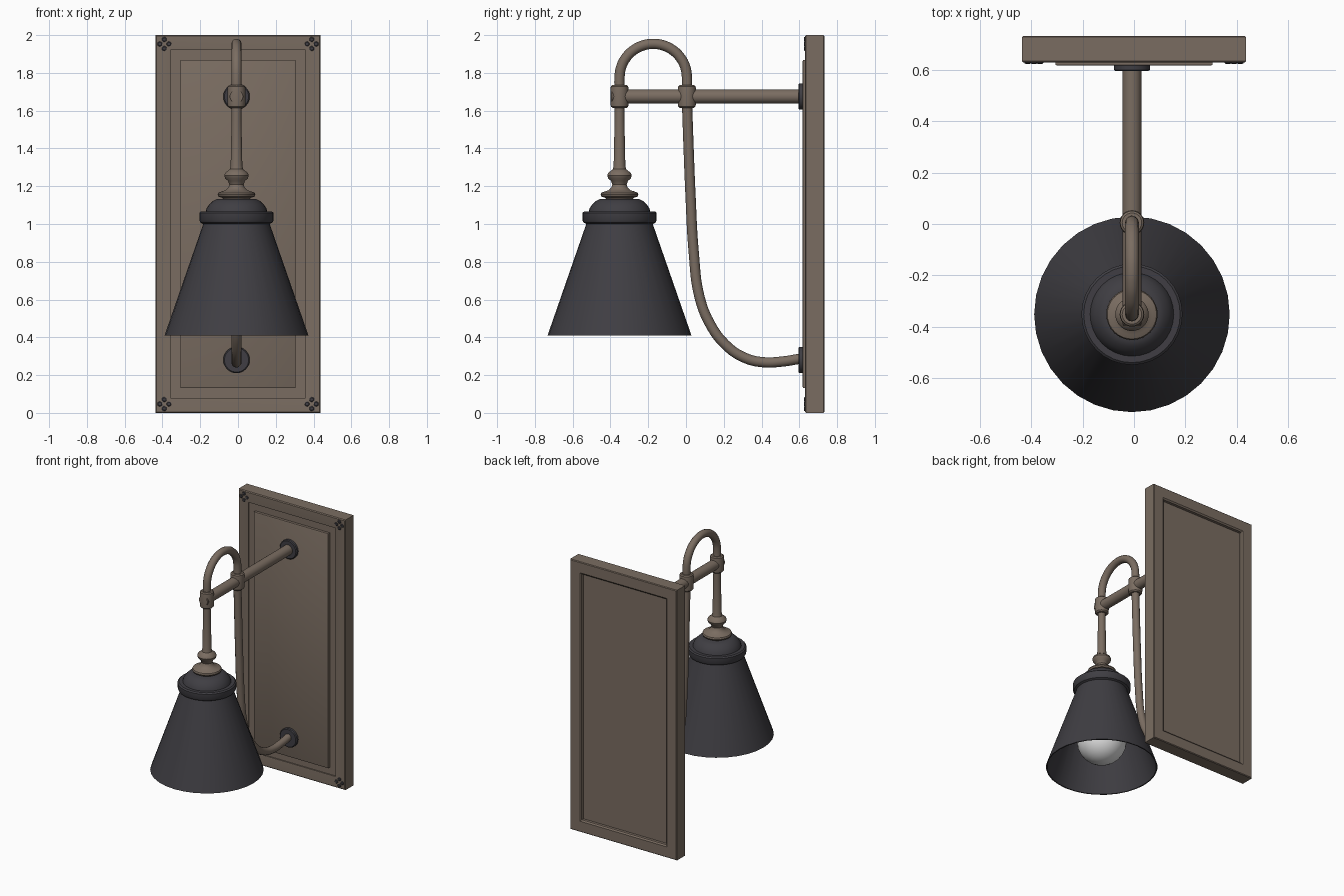
import bpy, bmesh, math
from mathutils import Vector, Matrix

if "Cube" in bpy.data.objects:
    bpy.data.objects.remove(bpy.data.objects["Cube"])

X = -0.008       # centre line of the lamp fittings
LAMP_Y = -0.352  # axis of the shade
HOOK_Y = 0.005   # axis of the rear collar
BAR_Z = 1.675


def material(name, rgb):
    m = bpy.data.materials.new(name)
    m.diffuse_color = (*rgb, 1)
    m.use_nodes = True
    m.node_tree.nodes["Principled BSDF"].inputs["Base Color"].default_value = m.diffuse_color
    return m


bronze = material("bronze", (0.195, 0.152, 0.12))
charcoal = material("charcoal", (0.05, 0.048, 0.056))
glass = material("white glass", (0.75, 0.75, 0.75))


def finish(name, bm, mat):
    bmesh.ops.remove_doubles(bm, verts=bm.verts, dist=1e-5)
    bmesh.ops.recalc_face_normals(bm, faces=bm.faces)
    me = bpy.data.meshes.new(name)
    bm.to_mesh(me)
    bm.free()
    ob = bpy.data.objects.new(name, me)
    bpy.context.collection.objects.link(ob)
    me.materials.append(mat)
    return ob


def lathe(name, profile, origin, mat, sides=32, along_y=False):
    """Revolve (radius, height) points; the axis is z, or y when along_y."""
    bm = bmesh.new()
    pts = [bm.verts.new((r, 0, h)) for r, h in profile]
    edges = [bm.edges.new(p) for p in zip(pts, pts[1:])]
    bmesh.ops.spin(bm, geom=pts + edges, cent=(0, 0, 0), axis=(0, 0, 1),
                   angle=math.tau, steps=sides, use_merge=True)
    if along_y:
        bm.transform(Matrix.Rotation(-math.pi / 2, 4, 'X'))
    bm.transform(Matrix.Translation(Vector(origin)))
    return finish(name, bm, mat)


def tube(name, path, radius, mat):
    """Round tube through (y, z) points."""
    cu = bpy.data.curves.new(name, 'CURVE')
    cu.dimensions = '3D'
    cu.bevel_depth = radius
    cu.bevel_resolution = 4
    cu.resolution_u = 6
    cu.use_fill_caps = True
    sp = cu.splines.new('BEZIER')
    sp.bezier_points.add(len(path) - 1)
    for bp, (y, z) in zip(sp.bezier_points, path):
        bp.co = (X, y, z)
        bp.handle_left_type = bp.handle_right_type = 'AUTO'
    cu.materials.append(mat)
    ob = bpy.data.objects.new(name, cu)
    bpy.context.collection.objects.link(ob)
    bpy.ops.object.select_all(action='DESELECT')
    bpy.context.view_layer.objects.active = ob
    ob.select_set(True)
    bpy.ops.object.convert(target='MESH')


# Backplate: nested rectangles (inset, y) from front panel round to the back recess
bm = bmesh.new()
rings = []
for inset, y in [(0.138, 0.617), (0.132, 0.62), (0.132, 0.64), (0.08, 0.64),
                 (0.08, 0.631), (0.075, 0.629), (0.006, 0.629), (0, 0.635),
                 (0, 0.728), (0.005, 0.733), (0.08, 0.733), (0.09, 0.725),
                 (0.09, 0.705)]:
    w, h = 0.437 - inset, 1 - inset
    rings.append([bm.verts.new((sx * w, y, 1 + sz * h))
                  for sx, sz in ((-1, -1), (1, -1), (1, 1), (-1, 1))])
for a, b in zip(rings, rings[1:]):
    for i in range(4):
        j = (i + 1) % 4
        bm.faces.new((a[i], a[j], b[j], b[i]))
bm.faces.new(rings[0])
bm.faces.new(rings[-1])
finish("backplate", bm, bronze)

# Four studs in each corner of the backplate
for sx in (-1, 1):
    for sz in (-1, 1):
        for dx, dz in ((1, 0), (-1, 0), (0, 1), (0, -1)):
            lathe("corner_stud", [(0, 0), (0.009, 0), (0.013, 0.003), (0.013, 0.009)],
                  (sx * 0.39 + dx * 0.024, 0.624, 1 + sz * 0.953 + dz * 0.024),
                  charcoal, 12, True)

# Wall rosettes
for z in (BAR_Z, 0.28):
    lathe("rosette", [(0, 0), (0.064, 0), (0.07, 0.005), (0.07, 0.024), (0, 0.024)],
          (X, 0.596, z), charcoal, 32, True)

# Horizontal arm
lathe("arm", [(0, 0), (0.034, 0), (0.037, 0.004), (0.037, 1.0), (0, 1.0)],
      (X, LAMP_Y - 0.043, BAR_Z), bronze, 24, True)

# Collars where the arm meets the stem and the hook
for y in (LAMP_Y, HOOK_Y):
    lathe("collar", [(0, -0.06), (0.038, -0.06), (0.046, -0.052), (0.048, -0.03),
                     (0.048, 0.03), (0.046, 0.054), (0.038, 0.06), (0, 0.06)],
          (X, y, BAR_Z), bronze, 24)

# Hook over the top
radius = (HOOK_Y - LAMP_Y) / 2
mid = (HOOK_Y + LAMP_Y) / 2
arc = [(mid - radius * math.cos(math.pi * i / 10), 1.775 + radius * math.sin(math.pi * i / 10))
       for i in range(11)]
tube("hook", [(LAMP_Y, 1.71)] + arc + [(HOOK_Y, 1.71)], 0.027, bronze)

# Curved brace sweeping down to the lower rosette
tube("brace", [(HOOK_Y, 1.65), (0.012, 1.45), (0.024, 1.15), (0.041, 0.85), (0.07, 0.62),
               (0.125, 0.475), (0.21, 0.36), (0.31, 0.292), (0.41, 0.268),
               (0.51, 0.272), (0.605, 0.287)], 0.027, bronze)

# Turned stem above the shade
lathe("stem", [(0, 1.66), (0.025, 1.66), (0.026, 1.55), (0.031, 1.31), (0.035, 1.29),
               (0.045, 1.282), (0.06, 1.27), (0.065, 1.257), (0.06, 1.242), (0.045, 1.228),
               (0.038, 1.21), (0.042, 1.195), (0.06, 1.178), (0.08, 1.172), (0.096, 1.165),
               (0.1, 1.155), (0.096, 1.145), (0.075, 1.138), (0.065, 1.12), (0, 1.12)],
      (X, LAMP_Y, 0), bronze, 32)

# Shade with dome, collar and open cone, outside then inside
lathe("shade", [(0, 1.132), (0.105, 1.132), (0.125, 1.122), (0.145, 1.103), (0.158, 1.083),
                (0.163, 1.066), (0.188, 1.066), (0.197, 1.058), (0.197, 1.02), (0.19, 1.007),
                (0.176, 1.0), (0.381, 0.41), (0.373, 0.41), (0.168, 0.995),
                (0.15, 1.06), (0.1, 1.11), (0, 1.11)],
      (X, LAMP_Y, 0), charcoal, 32)

# Bulb hanging inside the shade
ball = [(0.17 * math.sin(math.radians(a)), 0.616 - 0.17 * math.cos(math.radians(a)))
        for a in range(0, 146, 12)]
lathe("bulb", ball + [(0.075, 0.8), (0.06, 0.9)], (X, LAMP_Y, 0), glass, 32)
lathe("socket", [(0, 0.87), (0.07, 0.87), (0.07, 1.11)], (X, LAMP_Y, 0), charcoal, 24)

# Smooth the round parts, keep creases sharp
bpy.ops.object.select_all(action='SELECT')
bpy.ops.object.shade_smooth_by_angle(angle=math.radians(35))
